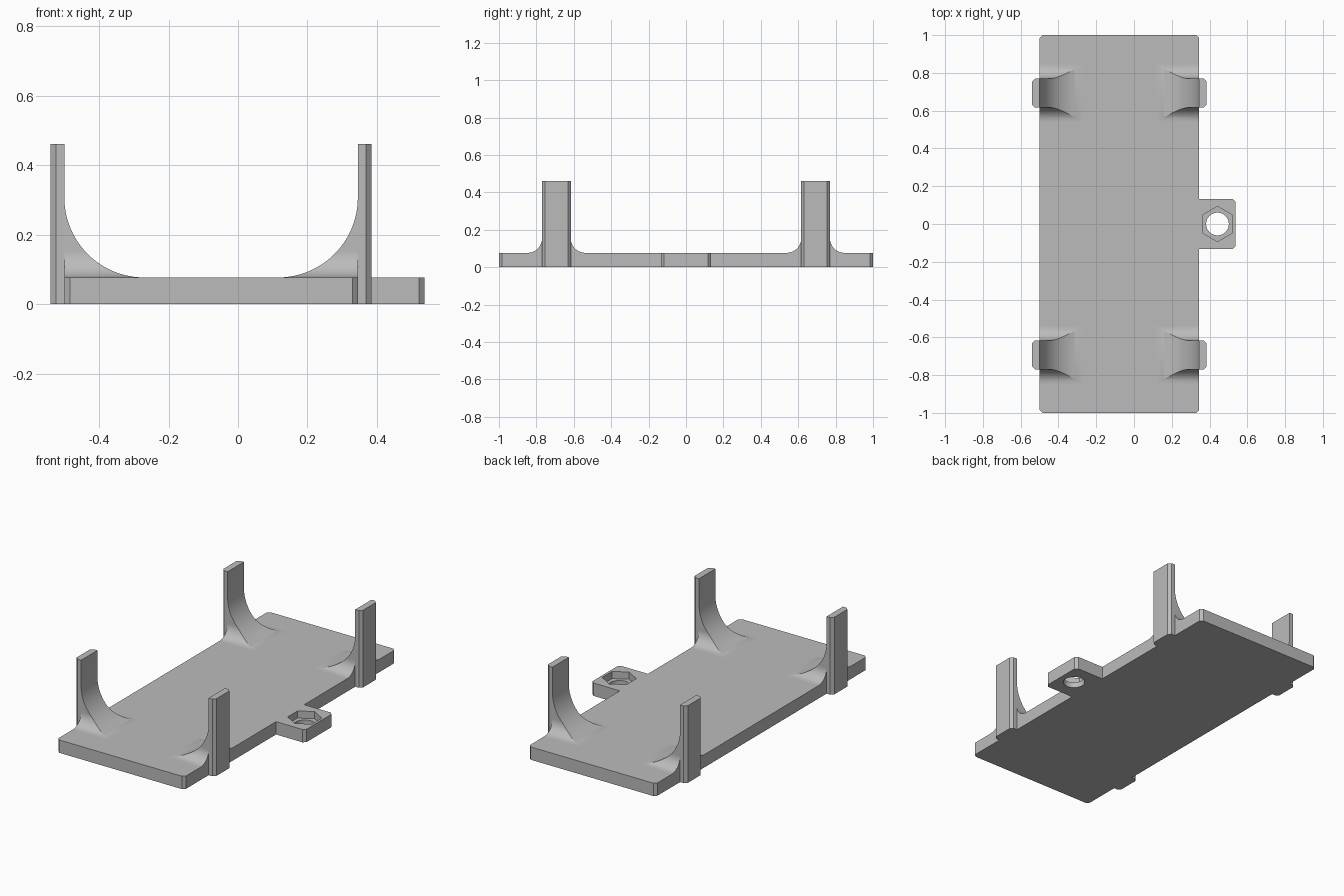
import bpy
import bmesh
from math import sin, cos, pi, radians
from mathutils import Vector

cube = bpy.data.objects.get("Cube")
if cube:
    bpy.data.objects.remove(cube)

grey = bpy.data.materials.new("plain grey")
grey.use_nodes = True
colour = (0.5, 0.5, 0.5, 1)
grey.diffuse_color = colour
grey.node_tree.nodes["Principled BSDF"].inputs["Base Color"].default_value = colour

THICK = 0.077            # plate thickness
LEFT, RIGHT = -0.5, 0.345  # plate sides
POST_Y, POST_HALF = 0.693, 0.077
CHAMFER = 0.016


def prism(name, points, direction):
    """Extrude a closed 3D outline along a direction."""
    bm = bmesh.new()
    face = bm.faces.new([bm.verts.new(p) for p in points])
    new = bmesh.ops.extrude_face_region(bm, geom=[face])["geom"]
    moved = [v for v in new if isinstance(v, bmesh.types.BMVert)]
    bmesh.ops.translate(bm, verts=moved, vec=Vector(direction))
    bmesh.ops.recalc_face_normals(bm, faces=bm.faces[:])
    mesh = bpy.data.meshes.new(name)
    bm.to_mesh(mesh)
    bm.free()
    mesh.materials.append(grey)
    obj = bpy.data.objects.new(name, mesh)
    bpy.context.collection.objects.link(obj)
    return obj


def upright(name, outline, z0, z1):
    return prism(name, [(x, y, z0) for x, y in outline], (0, 0, z1 - z0))


def ring(x, radius, count):
    return [(x + radius * sin(2 * pi * i / count), radius * cos(2 * pi * i / count))
            for i in range(count)]


def boolean(obj, other, operation):
    """Apply a boolean and discard the tool object."""
    mod = obj.modifiers.new(operation, "BOOLEAN")
    mod.operation, mod.solver, mod.object = operation, "EXACT", other
    bpy.context.view_layer.objects.active = obj
    bpy.ops.object.modifier_apply(modifier=mod.name)
    bpy.data.objects.remove(other)


def outer_chamfered(inner, outer, half, y=0):
    """Rectangle with chamfers on the two corners at the outer x."""
    c = CHAMFER if outer > inner else -CHAMFER
    return [(inner, y - half), (outer - c, y - half), (outer, y - half + CHAMFER),
            (outer, y + half - CHAMFER), (outer - c, y + half), (inner, y + half)]


# Base plate with clipped corners
mid = (LEFT + RIGHT) / 2
plate_outline = (outer_chamfered(mid, RIGHT, 1)[1:5]
                 + outer_chamfered(mid, LEFT, 1)[4:0:-1])
upright("base_plate", plate_outline, 0, THICK)

# Screw tab with a through hole and a hexagonal nut recess
tab = upright("screw_tab", outer_chamfered(RIGHT, 0.537, 0.133), 0, THICK)
boolean(tab, upright("hole_cutter", ring(0.442, 0.06, 48), -0.1, 0.2), "DIFFERENCE")
boolean(tab, upright("nut_cutter", ring(0.442, 0.093, 6), 0.034, 0.2), "DIFFERENCE")


def fillet(name, edge, inward, y):
    """Curved brace: a lengthwise arc crossed with flared sides."""
    r, f, steps = 0.23, 0.077, 24
    angles = [pi / 2 * i / steps for i in range(steps + 1)]
    arc = [(edge + inward * r * (1 - cos(a)), THICK + r * (1 - sin(a))) for a in angles]
    profile = [(edge, THICK)] + arc
    brace = prism(name, [(x, y - 0.3, z) for x, z in profile], (0, 0.6, 0))
    side = [(POST_HALF + f * (1 - cos(a)), THICK + f * (1 - sin(a))) for a in angles]
    half = [(POST_HALF, 0.5)] + side + [(POST_HALF + f, 0)]
    section = half + [(-w, z) for w, z in reversed(half)]
    flare = prism("flare_tool", [(edge - inward * 0.1, y + w, z) for w, z in section],
                  (inward * 0.5, 0, 0))
    boolean(brace, flare, "INTERSECT")
    return brace


# Four clip posts, each with its brace
smooth = [tab]
for side, edge, outer, inward in (("right", LEFT, -0.54, 1), ("left", RIGHT, 0.385, -1)):
    for end, y in (("front", -POST_Y), ("back", POST_Y)):
        upright(f"{end}_{side}_post", outer_chamfered(edge, outer, POST_HALF, y), 0, 0.462)
        smooth.append(fillet(f"{end}_{side}_brace", edge, inward, y))

# Smooth the curved walls only
bpy.ops.object.select_all(action="DESELECT")
for obj in smooth:
    obj.select_set(True)
bpy.context.view_layer.objects.active = tab
bpy.ops.object.shade_smooth_by_angle(angle=radians(20))
